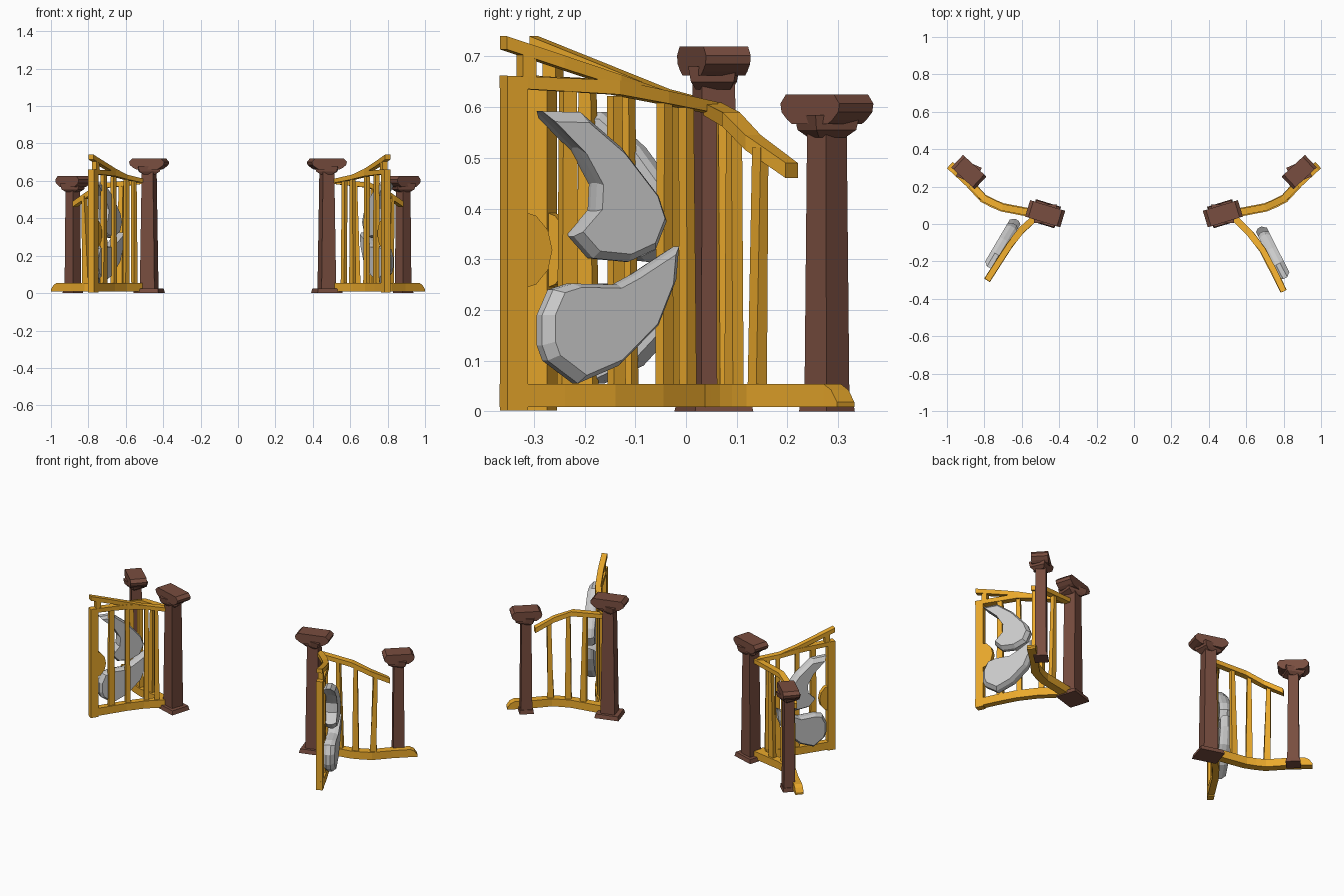
import bpy, bmesh, math
from mathutils import Vector, Matrix

if "Cube" in bpy.data.objects:
    bpy.data.objects.remove(bpy.data.objects["Cube"])


def material(name, rgb):
    m = bpy.data.materials.new(name)
    m.diffuse_color = (*rgb, 1)
    m.use_nodes = True
    m.node_tree.nodes["Principled BSDF"].inputs["Base Color"].default_value = m.diffuse_color
    return m


GOLD = material("golden_wood", (0.83, 0.40, 0.025))
BROWN = material("brown_post", (0.19, 0.075, 0.05))


def finish(bm, name, mat=None):
    bmesh.ops.recalc_face_normals(bm, faces=bm.faces)
    me = bpy.data.meshes.new(name)
    bm.to_mesh(me)
    bm.free()
    ob = bpy.data.objects.new(name, me)
    bpy.context.collection.objects.link(ob)
    if mat:
        me.materials.append(mat)
    return ob


def loft(name, rings, mat=None):
    """Skin closed rings of equal size and cap both ends."""
    bm = bmesh.new()
    rows = [[bm.verts.new(p) for p in r] for r in rings]
    n = len(rows[0])
    for a, b in zip(rows, rows[1:]):
        for i in range(n):
            bm.faces.new((a[i], a[(i + 1) % n], b[(i + 1) % n], b[i]))
    bm.faces.new(rows[0])
    bm.faces.new(rows[-1])
    return finish(bm, name, mat)


def along(path, t):
    """Point and unit tangent at fraction t of a flat path."""
    pts = [Vector(p) for p in path]
    lens = [(b - a).length for a, b in zip(pts, pts[1:])]
    d = t * sum(lens)
    for a, b, l in zip(pts, pts[1:], lens):
        if d <= l + 1e-6:
            break
        d -= l
    return a + (b - a) * (d / l), (b - a).normalized()


def rail(name, path, width, heights):
    """Rail following a path; heights holds (t, bottom, top)."""
    rings = []
    for t, z0, z1 in heights:
        p, _ = along(path, t)
        d = along(path, min(1, t + .08))[0] - along(path, max(0, t - .08))[0]
        n = Vector((-d.y, d.x)).normalized() * width / 2
        a, b = p + n, p - n
        rings.append([(a.x, a.y, z0), (b.x, b.y, z0), (b.x, b.y, z1), (a.x, a.y, z1)])
    loft(name, rings, GOLD)


def slat(name, path, t, z0, z1, w0, w1, thick, lean=0):
    rings = []
    for z, w, s in ((z0, w0, 0), (z1, w1, lean)):
        p, d = along(path, t + s)
        n = Vector((-d.y, d.x)) * thick / 2
        d = d * w / 2
        rings.append([(*(p + d + n), z), (*(p - d + n), z), (*(p - d - n), z), (*(p + d - n), z)])
    loft(name, rings, GOLD)


def block(name, pos, angle, levels, mat):
    """Stacked rectangles; levels holds (z, width, depth)."""
    r = Matrix.Rotation(angle, 2)
    rings = []
    for z, w, d in levels:
        rings.append([(*(Vector(pos) + r @ Vector((i * w / 2, j * d / 2))), z)
                      for i, j in ((-1, -1), (1, -1), (1, 1), (-1, 1))])
    return loft(name, rings, mat)


def cap(name, pos, angle, ztop, scale):
    """Barrel-edged bar on a smaller turned tier."""
    half = [(.08, 0), (.098, -.018), (.094, -.035), (.075, -.05), (.06, -.058)]
    prof = half + [(-x, z) for x, z in reversed(half)]
    r = Matrix.Rotation(angle, 2)
    rings = [[(*(Vector(pos) + r @ Vector((x * scale, y))), ztop + z) for x, z in prof]
             for y in (-.046, .046)]
    loft(name, rings, BROWN)


def post(name, pos, angle, ztop, foot, neck, base, turn, scale):
    block(name, pos, angle, [(.01, *foot), (ztop - .045, *neck)], BROWN)
    block(name + "_base", pos, angle, [(0, *base), (.024, base[0] * .92, base[1] * .92)], BROWN)
    block(name + "_tier", pos, angle - turn * .35,
          [(ztop - .085, *neck), (ztop - .07, .11 * scale, .085), (ztop - .04, .125 * scale, .095)], BROWN)
    cap(name + "_cap", pos, angle, ztop, scale)


# Leaf outlines as (u along gate, z), tip first
UPPER = [(1, .592), (.72, .59), (.42, .52), (.15, .425), (.09, .375), (.17, .32), (.37, .295),
         (.63, .302), (.77, .345), (.61, .395), (.60, .45), (.74, .52)]
LOWER = [(0, .325), (.02, .26), (.15, .17), (.44, .09), (.74, .055), (.96, .10), (1, .13),
         (1, .19), (.92, .24), (.78, .252), (.45, .25), (.30, .272)]


def leaf(name, a, b, side, outline, pivot):
    a, b = Vector(a), Vector(b)
    d = (b - a).normalized()
    n = Vector((-d.y, d.x)) * side
    rings = []
    for off, s in ((-.004, .92), (.012, 1), (.036, 1), (.058, .88)):
        ring = []
        for u, z in outline:
            u, z = pivot[0] + (u - pivot[0]) * s, pivot[1] + (z - pivot[1]) * s
            ring.append((*(a + (b - a) * u + n * off), z))
        rings.append(ring)
    loft(name, rings)


def lock_plate(name, path):
    """Half-round plate against the free stile."""
    rings = []
    for o in (-.013, .013):
        ring = []
        for i in range(7):
            ang = math.pi * i / 6
            p, d = along(path, .94 - .14 * math.sin(ang))
            q = p + Vector((-d.y, d.x)) * o
            ring.append((q.x, q.y, .318 + .078 * math.cos(ang)))
        rings.append(ring)
    loft(name, rings, GOLD)


GATES = {-1: [(-.51, .05), (-.60, -.03), (-.67, -.12), (-.785, -.30)],
         1: [(.52, .05), (.64, -.07), (.71, -.17), (.80, -.36)]}
LEAVES = {-1: ((-.605, .01), (-.755, -.245)), 1: ((.65, -.03), (.787, -.30))}

for side, tag in ((-1, "left"), (1, "right")):
    # Posts
    post(f"{tag}_gate_post", (side * .475, .055), side * math.radians(17), .72,
         (.082, .076), (.062, .068), (.14, .12), side, 1)
    post(f"{tag}_end_post", (side * .883, .278), side * math.radians(43), .625,
         (.064, .062), (.054, .056), (.08, .076), side, .87)

    # Swung-open gate
    g = GATES[side]
    rail(f"{tag}_gate_bottom_rail", g, .036, [(t, .008, .054) for t in (0, .3, .53, .75, 1)])
    rail(f"{tag}_gate_top_rail", g, .036,
         [(0, .588, .610), (.27, .607, .632), (.51, .625, .653), (1, .638, .662)])
    rail(f"{tag}_gate_upper_spike", g, .032,
         [(.25, .61, .628), (.5, .640, .664), (.75, .676, .702), (1, .714, .74)])
    slat(f"{tag}_gate_spike_riser", g, .9, .65, .705, .03, .03, .03)
    slat(f"{tag}_gate_stile", g, .955, .002, .66, .044, .044, .036)
    for i, (t, lean, w) in enumerate(((.13, .01, .024), (.26, .0, .026), (.5, .01, .026), (.72, .0, .034))):
        slat(f"{tag}_gate_slat_{i}", g, t, .04, .60 + .045 * t, w * 1.1, w * .85, .022, lean)
    lock_plate(f"{tag}_lock_plate", g)
    a, b = LEAVES[side]
    leaf(f"{tag}_upper_leaf", a, b, side, UPPER, (.5, .42))
    leaf(f"{tag}_lower_leaf", a, b, side, LOWER, (.5, .19))

    # Curved side fence
    f = [(side * x, y) for x, y in ((.50, .05), (.72, .092), (.82, .145), (.89, .23), (.985, .315))]
    rail(f"{tag}_fence_bottom_rail", f, .046,
         [(t, .008, .054) for t in (0, .2, .36, .46, .56, .75, .93)] + [(.97, .008, .042), (1, .008, .018)])
    rail(f"{tag}_fence_top_rail", f, .036,
         [(0, .585, .61), (.36, .562, .59), (.54, .515, .545), (.73, .46, .49)])
    for i, (t, h) in enumerate(((.24, .58), (.40, .565), (.57, .52))):
        slat(f"{tag}_fence_slat_{i}", f, t, .04, h, .036, .022, .024, -.02 + .02 * i)
